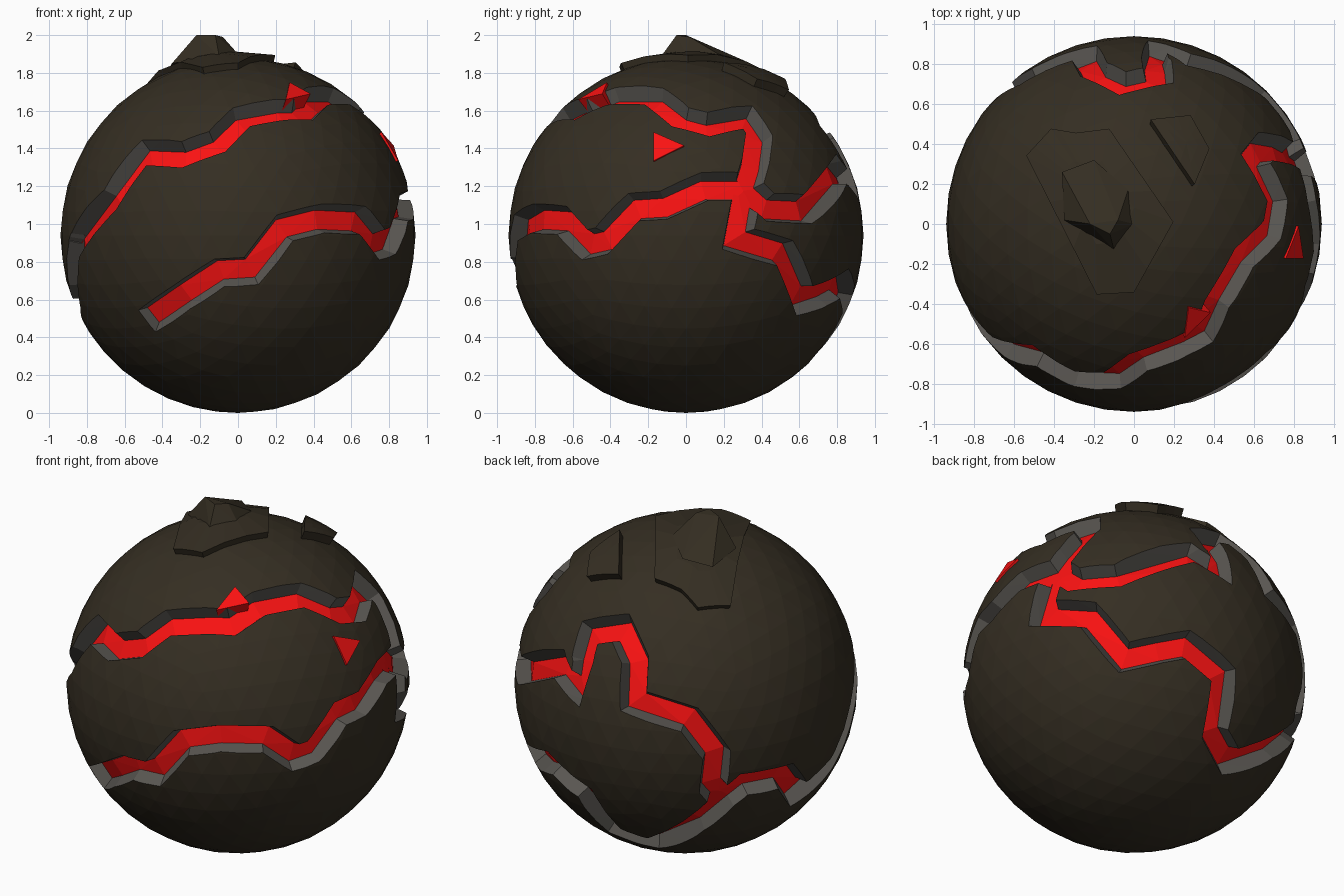
import bpy, bmesh, math
from mathutils import Vector

if "Cube" in bpy.data.objects:
    bpy.data.objects.remove(bpy.data.objects["Cube"])

R = 0.94
C = Vector((0, 0, 0.94))


def material(name, rgb):
    m = bpy.data.materials.new(name)
    m.diffuse_color = (*rgb, 1)
    m.use_nodes = True
    m.node_tree.nodes["Principled BSDF"].inputs["Base Color"].default_value = m.diffuse_color
    return m


ROCK = material("dark_rock", (0.035, 0.027, 0.016))
GREY = material("crack_wall", (0.10, 0.093, 0.083))
RED = material("glow", (0.95, 0.006, 0.006))


def make(name, bm, mats):
    bmesh.ops.recalc_face_normals(bm, faces=bm.faces)
    me = bpy.data.meshes.new(name)
    bm.to_mesh(me)
    bm.free()
    for m in mats:
        me.materials.append(m)
    ob = bpy.data.objects.new(name, me)
    bpy.context.collection.objects.link(ob)
    return ob


# --- picking points on the ball: each view has a right, up and towards-viewer axis
def axes(azimuth, elevation):
    a, e = math.radians(azimuth), math.radians(elevation)
    d = Vector((math.sin(a) * math.cos(e), -math.cos(a) * math.cos(e), math.sin(e)))
    r = Vector((math.cos(a), math.sin(a), 0))
    return r, d.cross(r), d


VIEWS = {"F": axes(0, 0), "R": axes(90, 0), "T": axes(0, 90),
         "BL": axes(215, 22), "BR": axes(145, -22)}


def pick(view, u, v):
    """Unit direction from the ball centre for a position seen in a view."""
    r, up, d = VIEWS[view]
    if view in "FR":
        v -= C.z
    w = math.sqrt(max(0.0, R * R - u * u - v * v))
    return (r * u + up * v + d * w).normalized()


def picks(view, *pts):
    return [pick(view, *p) for p in pts]


# --- channel cutter: trapezoid swept along a path over the ball
def channel(name, dirs, half=0.077, floor=0.05, depth=0.08):
    top = 0.09
    wide = half + (half - floor) * top / depth
    bm = bmesh.new()
    rings = []
    last = len(dirs) - 1
    for i, n in enumerate(dirs):
        a = (n - dirs[max(i - 1, 0)])
        b = (dirs[min(i + 1, last)] - n)
        a = (a if i else b).normalized()
        b = (b if i < last else a).normalized()
        t = (a + b).normalized()
        s = n.cross(t).normalized()
        k = min(1 / max(t.dot(a), 0.3), 1.4)
        shift = t * (-0.04 if i == 0 else 0.04 if i == last else 0)
        rings.append([bm.verts.new(C + n * r + s * w * k + shift) for r, w in
                      ((R + top, -wide), (R - depth, -floor), (R - depth, floor), (R + top, wide))])
    for p, q in zip(rings, rings[1:]):
        for j in range(4):
            f = bm.faces.new((p[j], p[(j + 1) % 4], q[(j + 1) % 4], q[j]))
            f.material_index = 1 if j == 1 else 0
    bm.faces.new(rings[0])
    bm.faces.new(rings[-1])
    bmesh.ops.triangulate(bm, faces=bm.faces)
    ob = make(name, bm, (GREY, RED))
    ob.hide_render = True
    return ob


junction = pick("R", 0.33, 1.2)
back_junction = pick("BL", 0.21, -0.62)
arch_start = pick("BL", -0.61, 0.0)

# upper front crack, running round to the right-hand junction
upper = (picks("F", (-0.87, 0.88), (-0.68, 1.13), (-0.5, 1.38), (-0.3, 1.37), (-0.11, 1.44),
               (0.02, 1.57), (0.25, 1.61))
         + picks("R", (-0.56, 1.61), (-0.4, 1.68), (-0.17, 1.68), (-0.03, 1.57), (0.12, 1.53),
                 (0.33, 1.57), (0.39, 1.48), (0.37, 1.33)) + [junction])
# lower front crack, running round to the same junction
lower = (picks("F", (-0.46, 0.5), (-0.3, 0.61), (-0.1, 0.74), (0.07, 0.75), (0.25, 0.98), (0.45, 1.03))
         + picks("R", (-0.66, 1.02), (-0.54, 0.89), (-0.45, 0.91), (-0.28, 1.09), (-0.12, 1.1), (0.1, 1.2))
         + [junction])
# back arch, from the right junction over the back to the back-left junction
arch = ([junction] + picks("R", (0.45, 1.09), (0.65, 1.08)) + picks("BR", (0.25, 0.64))
        + [arch_start] + picks("BL", (-0.57, 0.16), (-0.53, 0.31), (-0.36, 0.34), (-0.28, 0.17),
                               (-0.29, -0.06), (0.02, -0.16), (0.17, -0.36), (0.15, -0.55))
        + [back_junction])
# descending crack, from the right junction low across the back
descent = ([junction] + picks("R", (0.28, 0.92)) + picks("BR", (-0.33, 0.24), (-0.13, 0.0), (0.06, 0.05), (0.22, 0.09),
                                                         (0.43, -0.06), (0.4, -0.38), (0.5, -0.51),
                                                         (0.76, -0.38)) + [back_junction])
# left crack, joining the back-left junction to the upper front crack
left = [back_junction] + picks("BL", (0.32, -0.53), (0.55, -0.49), (0.62, -0.6), (0.8, -0.44)) \
    + picks("F", (-0.87, 0.88))

# --- ball
bm = bmesh.new()
bmesh.ops.create_icosphere(bm, subdivisions=4, radius=R)
bmesh.ops.translate(bm, verts=bm.verts, vec=C)
ball = make("rock_ball", bm, (ROCK, GREY, RED))
bpy.context.view_layer.objects.active = ball
for name, path in (("upper", upper), ("lower", lower), ("arch", arch),
                   ("descent", descent), ("left", left)):
    cutter = channel(name + "_crack_cutter", path)
    mod = ball.modifiers.new(name, "BOOLEAN")
    mod.operation, mod.solver, mod.object = "DIFFERENCE", "EXACT", cutter
    mod.use_self = True
    mod.material_mode = "TRANSFER"
    bpy.ops.object.modifier_apply(modifier=mod.name)
    bpy.data.objects.remove(cutter)


# --- raised plates on top, following the ball's curve
def plate(name, outline, height=0.035, steps=3):
    edge = []
    for p, q in zip(outline, outline[1:] + outline[:1]):
        edge += [Vector(p).lerp(Vector(q), k / steps) for k in range(steps)]
    mid = sum(edge, Vector((0, 0))) / len(edge)
    bm = bmesh.new()
    rings = [[bm.verts.new(C + pick("T", *mid.lerp(e, f)) * r) for e in edge]
             for f, r in ((1, R - 0.04), (1, R + height), (0.5, R + height))]
    n = len(edge)
    for a, b in zip(rings, rings[1:]):
        for i in range(n):
            bm.faces.new((a[i], a[(i + 1) % n], b[(i + 1) % n], b[i]))
    hub = bm.verts.new(C + pick("T", *mid) * (R + height))
    for i in range(n):
        bm.faces.new((rings[2][i], rings[2][(i + 1) % n], hub))
    return make(name, bm, (ROCK,))


plate("top_plate", [(-0.52, 0.33), (-0.4, 0.46), (-0.28, 0.44), (-0.12, 0.46),
                    (0.19, 0.01), (0.0, -0.33), (-0.18, -0.34)])
plate("small_plate", [(0.08, 0.5), (0.27, 0.52), (0.36, 0.36), (0.29, 0.19)], 0.045)

# --- pointed rock on the top plate
bm = bmesh.new()
for p in ((-0.36, 0.26, 1.83), (-0.2, 0.32, 1.86), (-0.03, 0.17, 1.9), (0, 0, 1.9), (-0.1, -0.13, 1.89),
          (-0.35, 0.02, 1.85), (-0.22, 0.0, 2.0), (-0.08, 0.02, 1.99), (-0.12, -0.05, 2.0)):
    bm.verts.new(p)
bmesh.ops.convex_hull(bm, input=bm.verts)
make("top_rock", bm, (ROCK,))


# --- red shards poking through the crust
def shard(name, dirs):
    bm = bmesh.new()
    tip = [bm.verts.new(C + d * (R + 0.012)) for d in dirs]
    root = [bm.verts.new(C + d * (R - 0.08)) for d in dirs]
    bm.faces.new(tip)
    bm.faces.new(root[::-1])
    for i in range(3):
        bm.faces.new((tip[i], root[i], root[(i + 1) % 3], tip[(i + 1) % 3]))
    make(name, bm, (RED,))


shard("upper_shard", picks("F", (0.25, 1.65), (0.27, 1.74), (0.38, 1.68)))
shard("right_shard", picks("R", (-0.17, 1.48), (-0.17, 1.33), (-0.01, 1.41)))
